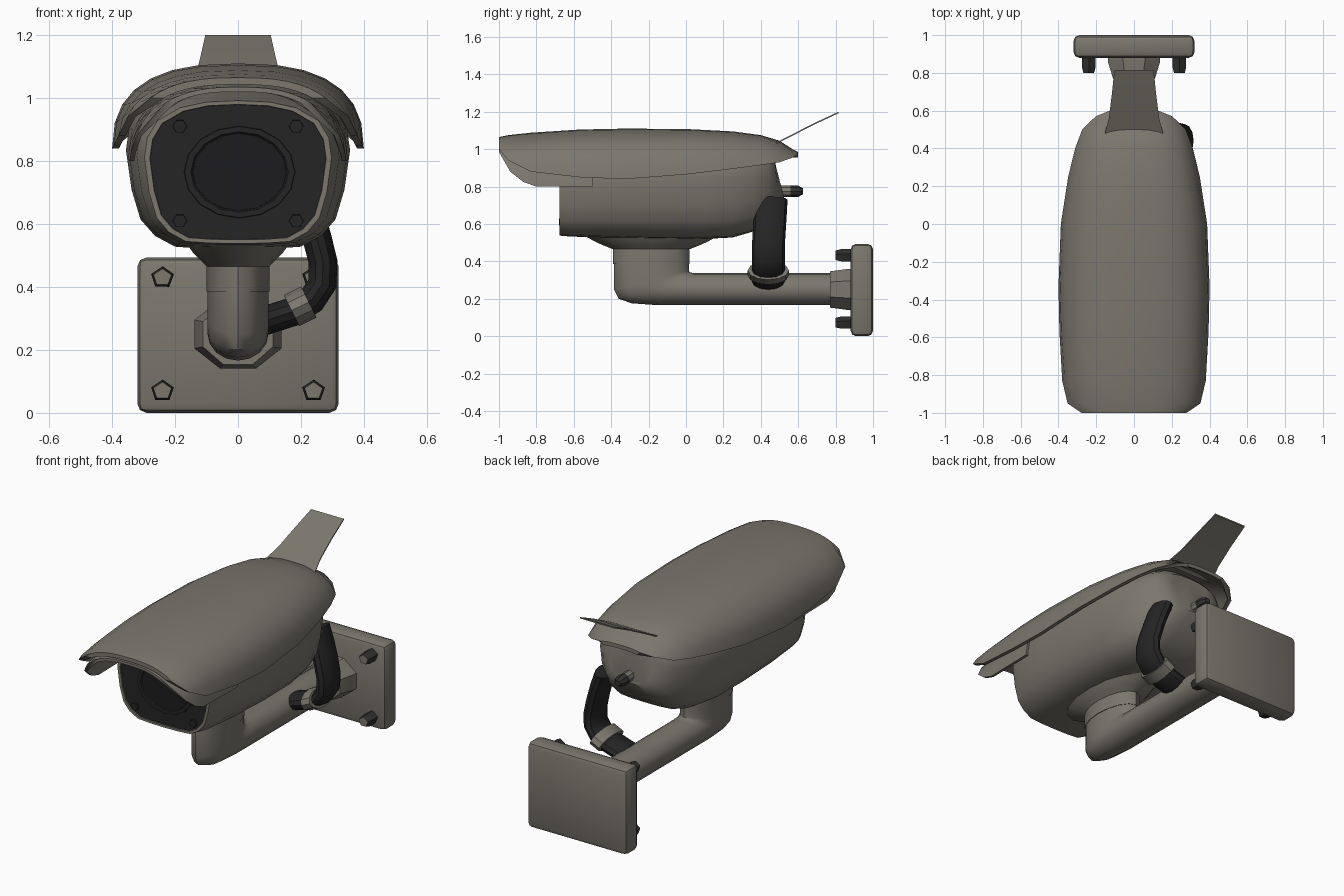
import bpy, bmesh, math
from mathutils import Vector

if "Cube" in bpy.data.objects:
    bpy.data.objects.remove(bpy.data.objects["Cube"])


def material(name, rgb):
    m = bpy.data.materials.new(name)
    m.diffuse_color = (*rgb, 1)
    m.use_nodes = True
    m.node_tree.nodes["Principled BSDF"].inputs["Base Color"].default_value = m.diffuse_color
    return m


GREY = material("warm grey paint", (0.2, 0.185, 0.155))
BLACK = material("black rubber", (0.018, 0.018, 0.018))
GLASS = material("dark glass", (0.012, 0.012, 0.013))
STEEL = material("dark steel", (0.03, 0.03, 0.028))


def finish(name, bm, *mats):
    bmesh.ops.recalc_face_normals(bm, faces=bm.faces[:])
    me = bpy.data.meshes.new(name)
    bm.to_mesh(me)
    bm.free()
    for m in mats:
        me.materials.append(m)
    ob = bpy.data.objects.new(name, me)
    bpy.context.collection.objects.link(ob)
    return ob


def loft(name, rings, *mats):
    """Skin closed rings of equal length and cap both ends."""
    bm = bmesh.new()
    vs = [[bm.verts.new(p) for p in r] for r in rings]
    n = len(vs[0])
    for a, b in zip(vs, vs[1:]):
        for i in range(n):
            j = (i + 1) % n
            bm.faces.new((a[i], a[j], b[j], b[i]))
    bm.faces.new(vs[0])
    bm.faces.new(vs[-1])
    return finish(name, bm, *mats)


def ellipse(center, u, v, n=16, turn=0.0):
    c, u, v = Vector(center), Vector(u), Vector(v)
    return [c + u * math.cos(t) + v * math.sin(t)
            for t in (turn + 2 * math.pi * i / n for i in range(n))]


def turned(name, x, z, stations, n, *mats, turn=0.0):
    """Round part along y; stations are (y, x radius, z radius)."""
    return loft(name, [ellipse((x, y, z), (rx, 0, 0), (0, 0, rz), n, turn)
                       for y, rx, rz in stations], *mats)


# wall plate
bm = bmesh.new()
bmesh.ops.create_cube(bm, size=1)
for v in bm.verts:
    v.co = (v.co.x * 0.64, 0.94 + v.co.y * 0.12, 0.247 + v.co.z * 0.494)
bmesh.ops.bevel(bm, geom=bm.edges[:], offset=0.03, segments=2, profile=0.5,
                affect='EDGES')
finish("wall_plate", bm, GREY)

# plate bolts with grey heads
for sx in (-1, 1):
    for z in (0.07, 0.43):
        bolt = turned("plate_bolt", sx * 0.24, z,
                      [(0.9, .038, .036), (0.83, .038, .036),
                       (0.80, .03, .028)], 5, STEEL, GREY, turn=0.3)
        for p in bolt.data.polygons:
            p.material_index = 1 if p.normal.y < -0.9 else 0

# arm flange
turned("arm_flange", 0, 0.25, [(0.9, .15, .118), (0.86, .15, .118),
                               (0.77, .12, .105)], 8, GREY, turn=math.pi / 8)

# bent support arm: outer and inner bend points in the yz plane
bends = [((-.385, .39), (.016, .39)), ((-.385, .25), (.016, .35)),
         ((-.36, .2), (.017, .345)), ((-.29, .176), (.025, .34)),
         ((-.15, .166), (.05, .338)), ((.82, .166), (.82, .338))]
rings = []
for o, i in bends:
    a, b = Vector((0, *o)), Vector((0, *i))
    rings.append(ellipse((a + b) / 2, (a - b) / 2, (0.097, 0, 0)))
loft("support_arm", rings, GREY)

# flared neck between arm and housing
loft("neck", [ellipse((0, -.185, z), (rx, 0, 0), (0, ry, 0))
              for z, rx, ry in ((.385, .1, .204), (.465, .1, .204),
                                (.485, .12, .255), (.505, .14, .3),
                                (.53, .158, .345), (.6, .158, .345))], GREY)

# camera housing
HALF = [(0, 0), (.3, .003), (.56, .015), (.74, .08), (.87, .18), (.95, .36),
        (1, .6), (.97, .74), (.86, .86), (.62, .95), (.34, .99), (0, 1)]
OUTLINE = HALF + [(-x, z) for x, z in HALF[-2:0:-1]]


def section(y, w, zb, zt, lean=0.0):
    return [(x * w, y - lean * z, zb + z * (zt - zb)) for x, z in OUTLINE]


loft("housing", [section(*s) for s in (
    (-.66, .278, .552, .978), (-.675, .28, .55, .98), (-.675, .297, .538, .992),
    (-.62, .322, .533, 1.0), (-.4, .347, .526, 1.03), (-.15, .356, .52, 1.045),
    (.1, .353, .52, 1.045), (.25, .325, .528, 1.04), (.36, .287, .56, 1.03),
    (.44, .24, .62, 1.01), (.5, .19, .69, .98, .03),
    (.525, .13, .74, .95, .055))], GREY)

# black front bezel, lens rim, glass and screws
loft("front_bezel", [section(-.64, .279, .551, .979),
                     section(-.668, .279, .551, .979)], BLACK)
turned("lens_rim", 0.005, .765, [(-.65, .18, .15), (-.676, .175, .145),
                                 (-.676, .155, .128), (-.67, .15, .124)],
       16, BLACK)
turned("lens_glass", 0.005, .765, [(-.66, .15, .124), (-.673, .148, .122)],
       16, GLASS)
for sx in (-1, 1):
    for z in (.61, .91):
        turned("bezel_screw", sx * .185, z, [(-.65, .024, .024),
                                             (-.68, .022, .022)], 6, BLACK)


# curved shells: arch with an outer and an inner skin
def arch(y, a, top, low, base, thick, n=14, power=2 / 2.6):
    def skin(a, top):
        r = min(max((low - base) / (top - base), 0), .95)
        t0 = math.asin(r ** (1 / power))
        pts = []
        for i in range(n + 1):
            t = t0 + (math.pi - 2 * t0) * i / n
            c = math.cos(t)
            pts.append((a * math.copysign(abs(c) ** power, c), y,
                        base + (top - base) * math.sin(t) ** power))
        return pts
    return skin(a, top) + skin(a - thick, top - thick)[::-1]


# sun visor on top
loft("sun_visor", [arch(*s, .83, .022) for s in (
    (-1, .345, 1.065, 1.0), (-.95, .37, 1.075, .94), (-.83, .382, 1.088, .88),
    (-.57, .395, 1.105, .85), (-.33, .4, 1.11, .84), (0, .388, 1.108, .865),
    (.25, .352, 1.095, .895), (.4, .32, 1.075, .915), (.5, .29, 1.045, .93),
    (.57, .255, 1.0, .955), (.6, .26, .985, .975))], GREY)

# inner hood below the visor
loft("inner_hood", [arch(*s, .75, .015) for s in (
    (-1, .33, 1.035, .985), (-.94, .34, 1.043, .88), (-.87, .344, 1.05, .825),
    (-.8, .346, 1.055, .8), (-.5, .352, 1.06, .8))], GREY)

# thin tail fin
loft("tail_fin", [[(-w, y, z - .004), (w, y, z - .004), (w, y, z + .004),
                   (-w, y, z + .004)] for w, y, z in
                  ((.16, .46, 1.02), (.133, .56, 1.071), (.118, .68, 1.133),
                   (.104, .815, 1.196))], GREY)

# rear connector
turned("rear_connector", 0, .775, [(.46, .03, .03), (.58, .03, .03)], 8, GREY)
turned("connector_tip", 0, .775, [(.56, .034, .03), (.6, .034, .03),
                                  (.625, .018, .016)], 8, STEEL)


# cable: flattened tube along points in the xz plane
def tube(name, pts, half, depth, *mats):
    rings = []
    for k, (x, y, z) in enumerate(pts):
        a, b = pts[max(k - 1, 0)], pts[min(k + 1, len(pts) - 1)]
        d = Vector((b[0] - a[0], 0, b[2] - a[2])).normalized()
        rings.append(ellipse((x, y, z), (d.z * half, 0, -d.x * half),
                             (0, depth, 0), 12))
    return loft(name, rings, *mats)


tube("cable", [(.19, .455, .73), (.225, .45, .64), (.25, .445, .56),
               (.27, .44, .48), (.268, .44, .41), (.235, .44, .36),
               (.17, .44, .32), (.06, .44, .285)], .046, .088, BLACK)
tube("cable_clamp", [(.225, .44, .352), (.17, .44, .325)], .055, .11, GREY)

# smooth shading with crisp edges
bpy.ops.object.select_all(action='SELECT')
bpy.context.view_layer.objects.active = bpy.context.selected_objects[0]
bpy.ops.object.shade_smooth_by_angle(angle=math.radians(35))
